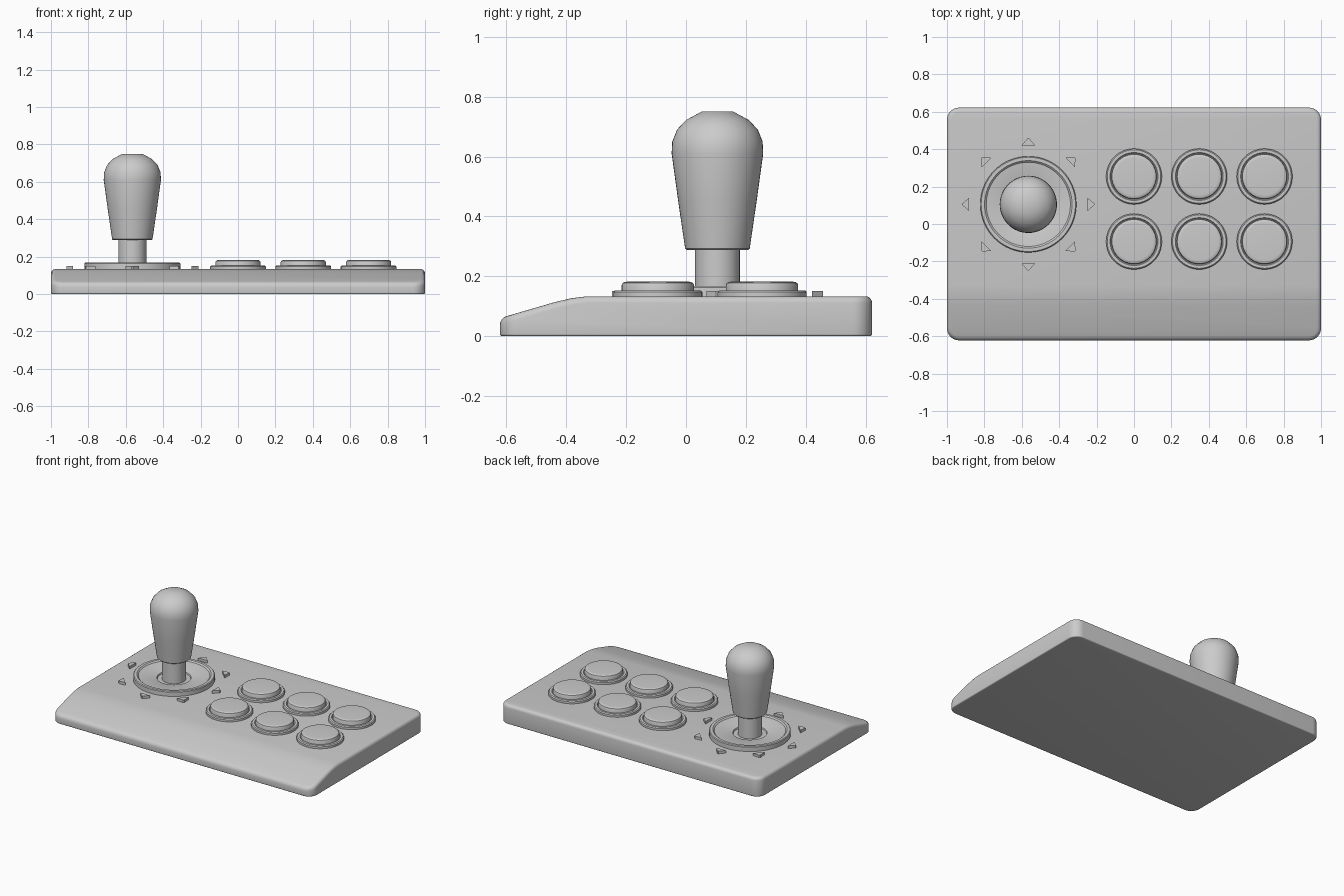
import bpy, bmesh, math

if "Cube" in bpy.data.objects:
    bpy.data.objects.remove(bpy.data.objects["Cube"])

STICK = (-0.565, 0.105)
DECK = 0.133


def finish(name, bm, loc=(0, 0, 0), angle=35):
    bmesh.ops.recalc_face_normals(bm, faces=bm.faces)
    me = bpy.data.meshes.new(name)
    bm.to_mesh(me)
    bm.free()
    ob = bpy.data.objects.new(name, me)
    ob.location = loc
    bpy.context.collection.objects.link(ob)
    bpy.ops.object.select_all(action='DESELECT')
    ob.select_set(True)
    bpy.context.view_layer.objects.active = ob
    bpy.ops.object.shade_smooth_by_angle(angle=math.radians(angle))
    return ob


def prism(bm, points, vec):
    face = bm.faces.new([bm.verts.new(p) for p in points])
    res = bmesh.ops.extrude_face_region(bm, geom=[face], use_keep_orig=True)
    verts = [g for g in res['geom'] if isinstance(g, bmesh.types.BMVert)]
    bmesh.ops.translate(bm, verts=verts, vec=vec)


def lathe(name, profile, loc, n=48):
    """Revolve (radius, z) points around the z axis; open ends are capped."""
    bm = bmesh.new()
    rings = [[bm.verts.new((r * math.cos(2 * math.pi * i / n),
                            r * math.sin(2 * math.pi * i / n), z))
              for i in range(n)] for r, z in profile]
    for a, b in zip(rings, rings[1:]):
        for i in range(n):
            j = (i + 1) % n
            bm.faces.new((a[i], a[j], b[j], b[i]))
    bm.faces.new(rings[0])
    bm.faces.new(rings[-1])
    return finish(name, bm, (*loc, 0))


# Case: side profile extruded across x, rounded corners and edges
bm = bmesh.new()
side = [(-0.622, 0), (-0.622, 0.06), (-0.44, 0.113), (-0.385, 0.126),
        (-0.33, DECK), (0.622, DECK), (0.622, 0)]
prism(bm, [(-1, y, z) for y, z in side], (2, 0, 0))
upright = [e for e in bm.edges
           if abs(e.verts[0].co.z - e.verts[1].co.z) > 0.05
           and abs(e.verts[0].co.y - e.verts[1].co.y) < 0.001]
bmesh.ops.bevel(bm, geom=upright, offset=0.065, segments=8, profile=0.5,
                affect='EDGES')
bmesh.ops.recalc_face_normals(bm, faces=bm.faces)
for top, width in ((True, 0.022), (False, 0.007)):
    rim = [e for e in bm.edges
           if e.calc_face_angle(0) > math.radians(40)
           and (min(v.co.z for v in e.verts) > 0.03) == top]
    bmesh.ops.bevel(bm, geom=rim, offset=width, segments=4, profile=0.5,
                    affect='EDGES')
finish("case", bm)

# Joystick: dished collar, shaft and tapered grip
lathe("stick_collar", [(0.257, 0.125), (0.257, 0.163), (0.252, 0.168),
                       (0.234, 0.168), (0.225, 0.16), (0.115, 0.148),
                       (0.108, 0.145), (0.105, 0.136)], STICK, 64)
lathe("stick_shaft", [(0.075, 0.12), (0.075, 0.31)], STICK, 32)
lathe("stick_grip", [(0.103, 0.288), (0.108, 0.293), (0.131, 0.45),
                     (0.153, 0.61), (0.151, 0.65), (0.135, 0.69),
                     (0.105, 0.722), (0.053, 0.75)], STICK)

# Direction arrows around the stick
for k in range(8):
    bm = bmesh.new()
    prism(bm, [(0.316, -0.036, 0.125), (0.316, 0.036, 0.125),
               (0.353, 0.004, 0.125), (0.353, -0.004, 0.125)], (0, 0, 0.026))
    arrow = finish(f"direction_arrow_{k + 1}", bm, (*STICK, 0))
    arrow.rotation_euler.z = k * math.pi / 4

# Push buttons: collar and cap, two rows of three
for row, y in enumerate((0.254, -0.094)):
    for col, x in enumerate((0.0, 0.349, 0.698)):
        tag = f"{row + 1}_{col + 1}"
        lathe("button_collar_" + tag,
              [(0.149, 0.125), (0.149, 0.147), (0.143, 0.153),
               (0.128, 0.153), (0.124, 0.148)], (x, y))
        lathe("button_cap_" + tag,
              [(0.121, 0.13), (0.121, 0.17), (0.118, 0.177),
               (0.111, 0.181), (0.10, 0.182)], (x, y))
